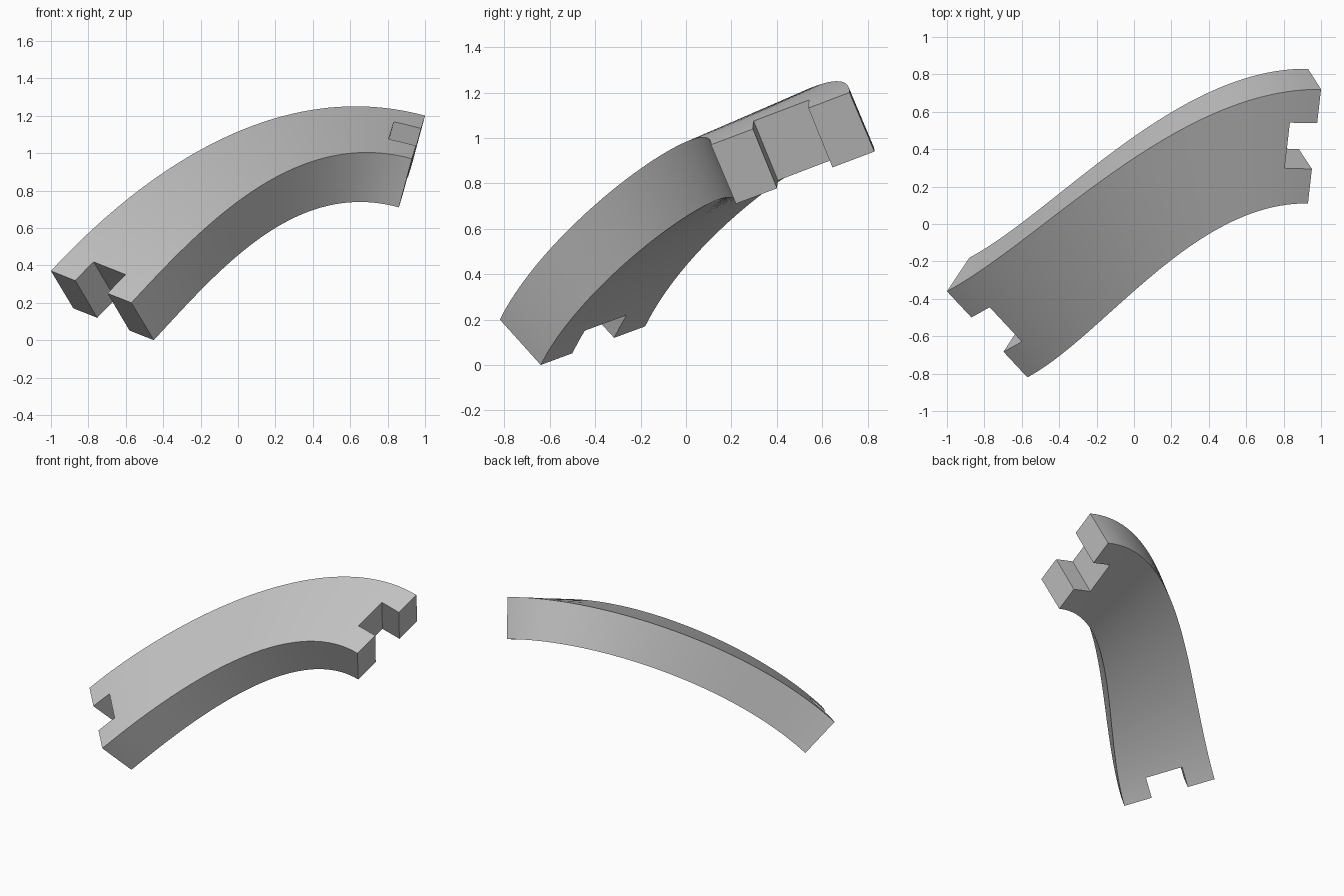
import bpy
import bmesh
from mathutils import Vector, Matrix

cube = bpy.data.objects.get("Cube")
if cube:
    bpy.data.objects.remove(cube, do_unlink=True)

grey = bpy.data.materials.new("plain grey")
grey.use_nodes = True
grey.diffuse_color = (0.55, 0.55, 0.55, 1)
grey.node_tree.nodes["Principled BSDF"].inputs["Base Color"].default_value = grey.diffuse_color

SEGMENTS = 48
NOTCH_DEPTH = 0.15
NOTCH_SHARE = 0.4      # part of the bar's width


class End:
    """Rectangular end section: outer top corner, width and thickness vectors."""
    def __init__(self, corner, width, thickness):
        self.corner, self.width, self.thick = map(Vector, (corner, width, thickness))
        self.tangent = self.thick.cross(self.width).normalized()
        if self.tangent.x < 0:
            self.tangent.negate()

    def point(self, u, v):
        return self.corner + u * self.width + v * self.thick


low = End((-1, -0.36, 0.37), (0.43, -0.46, -0.17), (0.12, 0.18, -0.2))
high = End((1, 0.72, 1.2), (-0.07, -0.61, -0.23), (-0.07, 0.11, -0.26))


def rail(u, v, t):
    """Point on the smooth rail joining matching spots of the two ends."""
    a, d = low.point(u, v), high.point(u, v)
    reach = (d - a).length * 0.33
    b, c = a + low.tangent * reach, d - high.tangent * reach
    s = 1 - t
    return a * s**3 + b * 3 * s * s * t + c * 3 * s * t * t + d * t**3


def finish(bm, name):
    bmesh.ops.recalc_face_normals(bm, faces=bm.faces)
    mesh = bpy.data.meshes.new(name)
    bm.to_mesh(mesh)
    bm.free()
    mesh.materials.append(grey)
    obj = bpy.data.objects.new(name, mesh)
    bpy.context.collection.objects.link(obj)
    return obj


# Curved, twisting bar
bm = bmesh.new()
corners = ((0, 0), (1, 0), (1, 1), (0, 1))
rings = [[bm.verts.new(rail(u, v, i / SEGMENTS)) for u, v in corners]
         for i in range(SEGMENTS + 1)]
for r, q in zip(rings, rings[1:]):
    for k in range(4):
        n = (k + 1) % 4
        bm.faces.new((r[k], r[n], q[n], q[k]))
bm.faces.new(rings[0])
bm.faces.new(rings[-1])
bar = finish(bm, "curved_bar")

# Square notch through the middle of each end
for end, label in ((low, "lower"), (high, "upper")):
    across = end.width.normalized()
    axes = (end.tangent, across, end.tangent.cross(across))
    basis = Matrix(axes).transposed().to_4x4()
    size = (NOTCH_DEPTH * 2, end.width.length * NOTCH_SHARE, end.thick.length * 2)
    bm = bmesh.new()
    bmesh.ops.create_cube(bm, size=1, matrix=Matrix.Translation(end.point(0.5, 0.5))
                          @ basis @ Matrix.Diagonal((*size, 1)))
    cutter = finish(bm, label + "_notch_cutter")
    cutter.hide_render = True
    mod = bar.modifiers.new(label + " notch", "BOOLEAN")
    mod.operation = "DIFFERENCE"
    mod.solver = "EXACT"
    mod.object = cutter
    bpy.context.view_layer.objects.active = bar
    bpy.ops.object.modifier_apply(modifier=mod.name)
    bpy.data.objects.remove(cutter, do_unlink=True)

bpy.ops.object.select_all(action="DESELECT")
bar.select_set(True)
bpy.context.view_layer.objects.active = bar
bpy.ops.object.shade_smooth_by_angle()
